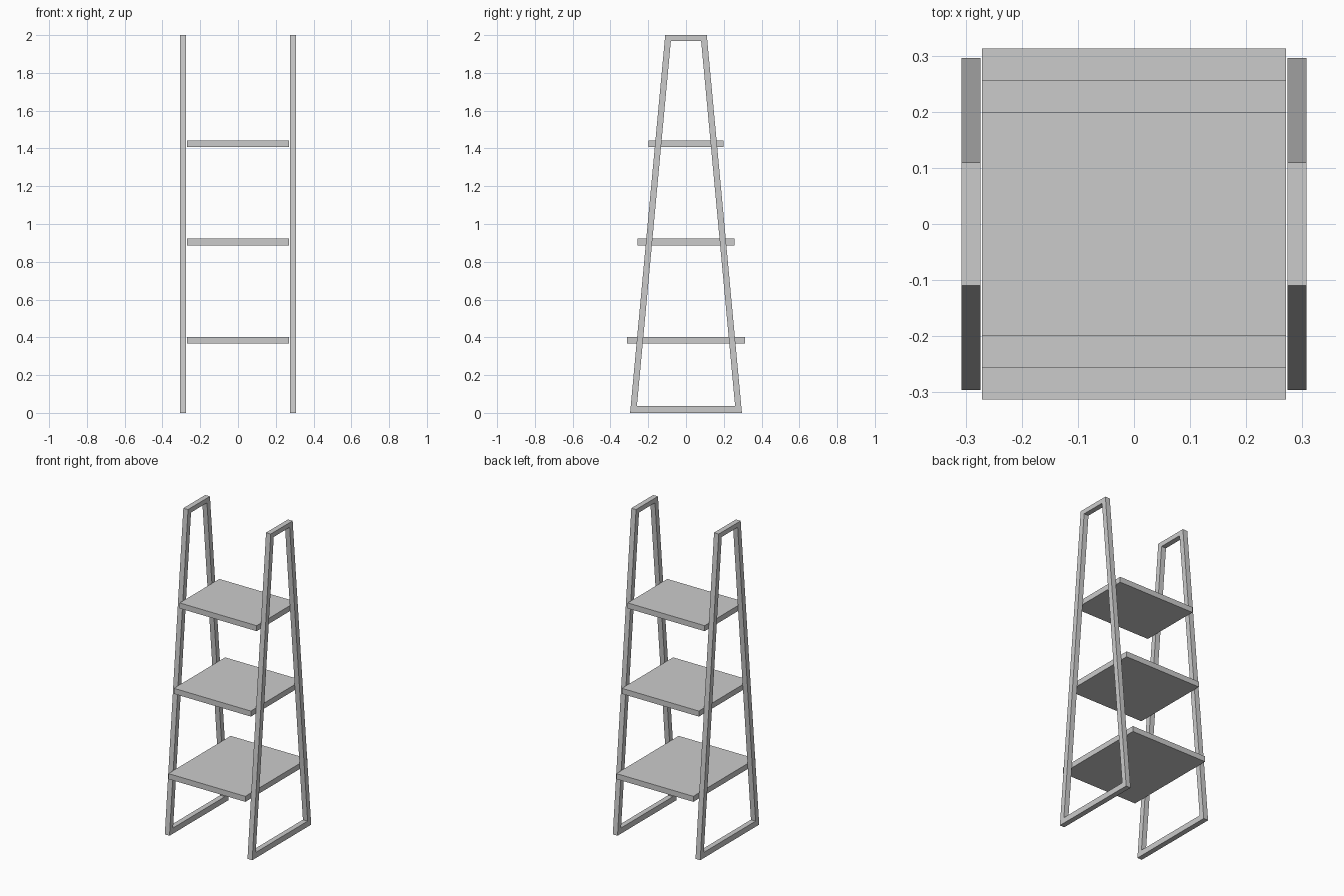
import bpy, bmesh

if "Cube" in bpy.data.objects:
    bpy.data.objects.remove(bpy.data.objects["Cube"])


def make_object(name, bm):
    bmesh.ops.recalc_face_normals(bm, faces=bm.faces)
    mesh = bpy.data.meshes.new(name)
    bm.to_mesh(mesh)
    bm.free()
    obj = bpy.data.objects.new(name, mesh)
    bpy.context.collection.objects.link(obj)
    return obj


def outline(bottom, top, z0, z1):
    return [(-bottom, z0), (bottom, z0), (top, z1), (-top, z1)]


def side_frame(name, x0, x1):
    # Tapered closed frame: ring between outer and inner trapezoids, extruded in x
    outer = outline(0.296, 0.11, 0.0, 2.0)
    inner = outline(0.26, 0.08, 0.036, 1.97)
    bm = bmesh.new()
    o = [bm.verts.new((x0, y, z)) for y, z in outer]
    i = [bm.verts.new((x0, y, z)) for y, z in inner]
    for k in range(4):
        n = (k + 1) % 4
        bm.faces.new((o[k], o[n], i[n], i[k]))
    new = bmesh.ops.extrude_face_region(bm, geom=bm.faces[:])["geom"]
    verts = [v for v in new if isinstance(v, bmesh.types.BMVert)]
    bmesh.ops.translate(bm, verts=verts, vec=(x1 - x0, 0, 0))
    return make_object(name, bm)


def shelf(name, depth, z):
    bm = bmesh.new()
    bmesh.ops.create_cube(bm, size=1)
    bmesh.ops.scale(bm, verts=bm.verts, vec=(0.541, depth, 0.035))
    obj = make_object(name, bm)
    obj.location.z = z
    return obj


# Side frames
side_frame("left_frame", -0.307, -0.274)
side_frame("right_frame", 0.274, 0.307)

# Shelves, shallower towards the top
for name, depth, z in (("lower_shelf", 0.626, 0.385),
                       ("middle_shelf", 0.514, 0.905),
                       ("upper_shelf", 0.398, 1.425)):
    shelf(name, depth, z)
